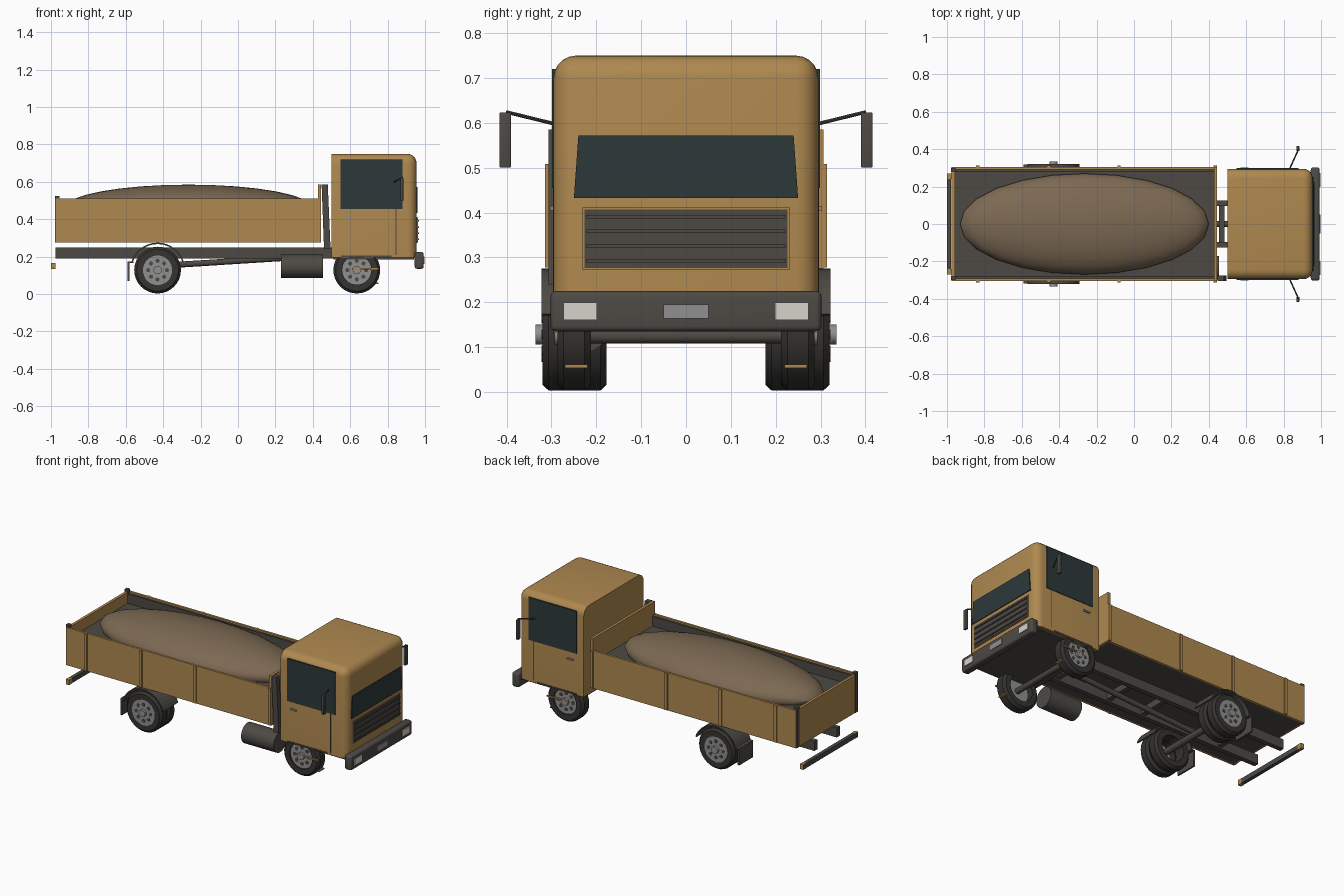
import bpy, bmesh, math
from mathutils import Vector, Matrix

if "Cube" in bpy.data.objects:
    bpy.data.objects.remove(bpy.data.objects["Cube"])


def mat(name, r, g, b):
    m = bpy.data.materials.new(name)
    m.diffuse_color = (r, g, b, 1)
    m.use_nodes = True
    m.node_tree.nodes["Principled BSDF"].inputs["Base Color"].default_value = m.diffuse_color
    return m


OCHRE = mat("ochre paint", .43, .25, .08)
DARK = mat("dark grey", .075, .068, .06)
TYRE = mat("tyre rubber", .035, .033, .03)
GLASS = mat("dark glass", .026, .04, .042)
LOAD = mat("brown load", .20, .14, .085)
METAL = mat("grey metal", .28, .28, .28)
LAMP = mat("pale lamp", .66, .66, .6)


def finish(name, bm, material, smooth=False):
    bmesh.ops.recalc_face_normals(bm, faces=bm.faces)
    me = bpy.data.meshes.new(name)
    bm.to_mesh(me)
    bm.free()
    ob = bpy.data.objects.new(name, me)
    bpy.context.collection.objects.link(ob)
    me.materials.append(material)
    if smooth:
        bpy.context.view_layer.objects.active = ob
        ob.select_set(True)
        bpy.ops.object.shade_smooth_by_angle(angle=math.radians(35))
        ob.select_set(False)
    return ob


def box(name, x, y, z, material, bevel=0, keep=None, seg=3):
    """Box from (min, max) ranges; keep chooses which edges get rounded."""
    bm = bmesh.new()
    bmesh.ops.create_cube(bm, size=1)
    for v in bm.verts:
        v.co = Vector([(r[0] + r[1]) / 2 + c * (r[1] - r[0]) for r, c in zip((x, y, z), v.co)])
    if bevel:
        edges = [e for e in bm.edges if keep is None or keep(e)]
        bmesh.ops.bevel(bm, geom=edges, offset=bevel, segments=seg, affect='EDGES', profile=.5)
    return finish(name, bm, material, bevel > 0)


def rod(name, a, b, r, material, n=16):
    a, b = Vector(a), Vector(b)
    bm = bmesh.new()
    rot = (b - a).to_track_quat('Z', 'Y').to_matrix().to_4x4()
    bmesh.ops.create_cone(bm, cap_ends=True, segments=n, radius1=r, radius2=r, depth=(b - a).length,
                          matrix=Matrix.Translation((a + b) / 2) @ rot)
    return finish(name, bm, material, True)


def prism(name, pts, y, material):
    """Side outline (x, z) extruded over the y range."""
    bm = bmesh.new()
    f = bm.faces.new([bm.verts.new((px, y[0], pz)) for px, pz in pts])
    ext = bmesh.ops.extrude_face_region(bm, geom=[f])
    for v in ext["geom"]:
        if isinstance(v, bmesh.types.BMVert):
            v.co.y = y[1]
    return finish(name, bm, material)


def lathe(name, profile, x, z, material, n=32):
    """Closed (radius, y) outline turned about a sideways axle."""
    bm = bmesh.new()
    rings = [[bm.verts.new((x + r * math.cos(k * math.tau / n), y, z + r * math.sin(k * math.tau / n)))
              for r, y in profile] for k in range(n)]
    m = len(profile)
    for k in range(n):
        a, b = rings[k], rings[(k + 1) % n]
        for i in range(m):
            bm.faces.new((a[i], a[(i + 1) % m], b[(i + 1) % m], b[i]))
    return finish(name, bm, material, True)


def span(s, a, b):
    return tuple(sorted((s * a, s * b)))


# Cab: rounded everywhere except the rear and bottom edges
def cab_edge(e):
    return not (all(v.co.x < .51 for v in e.verts) or all(v.co.z < .21 for v in e.verts))


box("cab", (.5, .955), (-.295, .295), (.195, .75), OCHRE, .05, cab_edge, 5)
box("cab_floor", (.51, .94), (-.28, .28), (.185, .197), DARK)

# Windscreen, slightly tapered towards the top
bm = bmesh.new()
outline = [(-.25, .432), (.25, .432), (.24, .572), (-.24, .572)]
back, front = ([bm.verts.new((px, py, pz)) for py, pz in outline] for px in (.952, .96))
bm.faces.new(front)
for i in range(4):
    bm.faces.new((back[i], back[(i + 1) % 4], front[(i + 1) % 4], front[i]))
finish("windscreen", bm, GLASS)

# Grille with frame and slats
box("grille_frame", (.95, .959), (-.231, .231), (.272, .411), OCHRE)
box("grille", (.952, .962), (-.226, .226), (.276, .407), DARK)
for z in (.292, .325, .358, .391):
    box("grille_slat", (.96, .967), (-.222, .222), (z - .004, z + .004), DARK)

# Front bumper, lamps and blank plate
box("front_bumper", (.945, .993), (-.302, .302), (.135, .225), DARK, .012)
box("number_plate", (.99, .997), (-.05, .05), (.164, .195), METAL)

for s in (-1, 1):
    box("headlamp", (.99, .998), span(s, .198, .273), (.16, .2), LAMP)
    # Door details
    box("side_window", (.548, .88), span(s, .29, .299), (.455, .72), GLASS)
    box("door_seam", (.843, .848), span(s, .29, .2965), (.21, .455), DARK)
    box("door_sill", (.55, .82), span(s, .29, .298), (.197, .206), DARK)
    box("door_handle", (.57, .612), span(s, .29, .303), (.405, .415), METAL)
    # Mirrors
    rod("mirror_arm", (.83, s * .29, .597), (.88, s * .4, .624), .004, DARK, 8)
    box("mirror", (.868, .884), span(s, .39, .416), (.5, .623), DARK, .003)
    # Frame rails
    box("frame_rail", (-.975, .93), span(s, .095, .125), (.19, .25), DARK)

    # Load bed sides, liner and stakes
    box("bed_side", (-.975, .445), span(s, .292, .306), (.275, .51), OCHRE)
    box("bed_liner", (-.965, .43), span(s, .28, .2925), (.3, .5), DARK)
    for x in (-.835, -.455, -.08, .435):
        box("bed_stake", (x - .009, x + .009), span(s, .3, .314), (.278, .508), OCHRE)
    box("corner_post", (-.978, -.955), span(s, .277, .3), (.275, .525), DARK)

    # Front wheel
    def tyre(name, x, y0, y1):
        prof = [(.078, y0), (.112, y0), (.125, y0 + .014), (.125, y1 - .014), (.112, y1), (.078, y1)]
        lathe(name, [(r, s * y) for r, y in prof], x, .128, TYRE)

    def wheel_disc(x, y):
        rod("wheel_disc", (x, s * (y - .03), .128), (x, s * y, .128), .08, METAL, 32)
        rod("wheel_hub", (x, s * y, .128), (x, s * (y + .015), .128), .022, METAL)
        for k in range(8):
            a = k * math.tau / 8
            px, pz = x + .05 * math.cos(a), .128 + .05 * math.sin(a)
            rod("wheel_hole", (px, s * (y - .01), pz), (px, s * (y + .002), pz), .011, DARK, 10)

    tyre("front_tyre", .635, .212, .287)
    wheel_disc(.635, .278)
    box("wheel_step", (.665, .75), span(s, .22, .27), (.053, .061), OCHRE)
    box("wheel_bar", (.61, .757), span(s, .284, .294), (.131, .139), OCHRE)

    # Twin rear wheels
    tyre("rear_inner_tyre", -.43, .177, .245)
    tyre("rear_outer_tyre", -.43, .252, .32)
    wheel_disc(-.43, .32)

    # Rear mudguard and flap
    arc = [math.radians(18 + 9 * k) for k in range(17)]
    pts = [(-.43 + .147 * math.cos(a), .128 + .147 * math.sin(a)) for a in arc]
    pts += [(-.43 + .139 * math.cos(a), .128 + .139 * math.sin(a)) for a in reversed(arc)]
    prism("rear_mudguard", pts, span(s, .175, .322), DARK)
    box("mud_flap", (-.59, -.58), span(s, .18, .318), (.07, .175), DARK)
    box("flap_bracket", (-.59, -.56), span(s, .18, .318), (.165, .175), DARK)

# Bed floor, tailgate and headboard
box("bed_floor", (-.965, .43), (-.293, .293), (.275, .44), DARK)
box("tailgate", (-.975, -.958), (-.3, .3), (.275, .51), OCHRE)
box("headboard", (.428, .445), (-.306, .306), (.275, .585), OCHRE)

# Heaped load
bm = bmesh.new()
bmesh.ops.create_uvsphere(bm, u_segments=24, v_segments=16, radius=1)
for v in bm.verts:
    v.co = Vector((-.265 + .665 * v.co.x, .27 * v.co.y, .46 + .125 * v.co.z))
finish("load", bm, LOAD, True)

# Slanted air pipe behind the cab
prism("air_pipe", [(.447, .585), (.48, .585), (.495, .24), (.46, .24)], (-.306, -.275), DARK)

# Axles, drive shaft, fuel tank and rear bumper
rod("front_axle", (.635, -.25, .125), (.635, .25, .125), .017, DARK)
rod("rear_axle", (-.43, -.25, .128), (-.43, .25, .128), .02, DARK)
rod("drive_shaft", (-.43, 0, .15), (.52, 0, .21), .016, DARK)
rod("fuel_tank", (.23, -.235, .148), (.455, -.235, .148), .063, DARK, 32)
for x in (-.7, -.15, .1, .47):
    box("cross_member", (x - .015, x + .015), (-.11, .11), (.2, .24), DARK)
box("rear_bumper", (-1, -.978), (-.27, .27), (.135, .165), DARK)
for s in (-1, 1):
    box("rear_lamp", (-1.0, -.977), span(s, .24, .271), (.134, .166), OCHRE)
